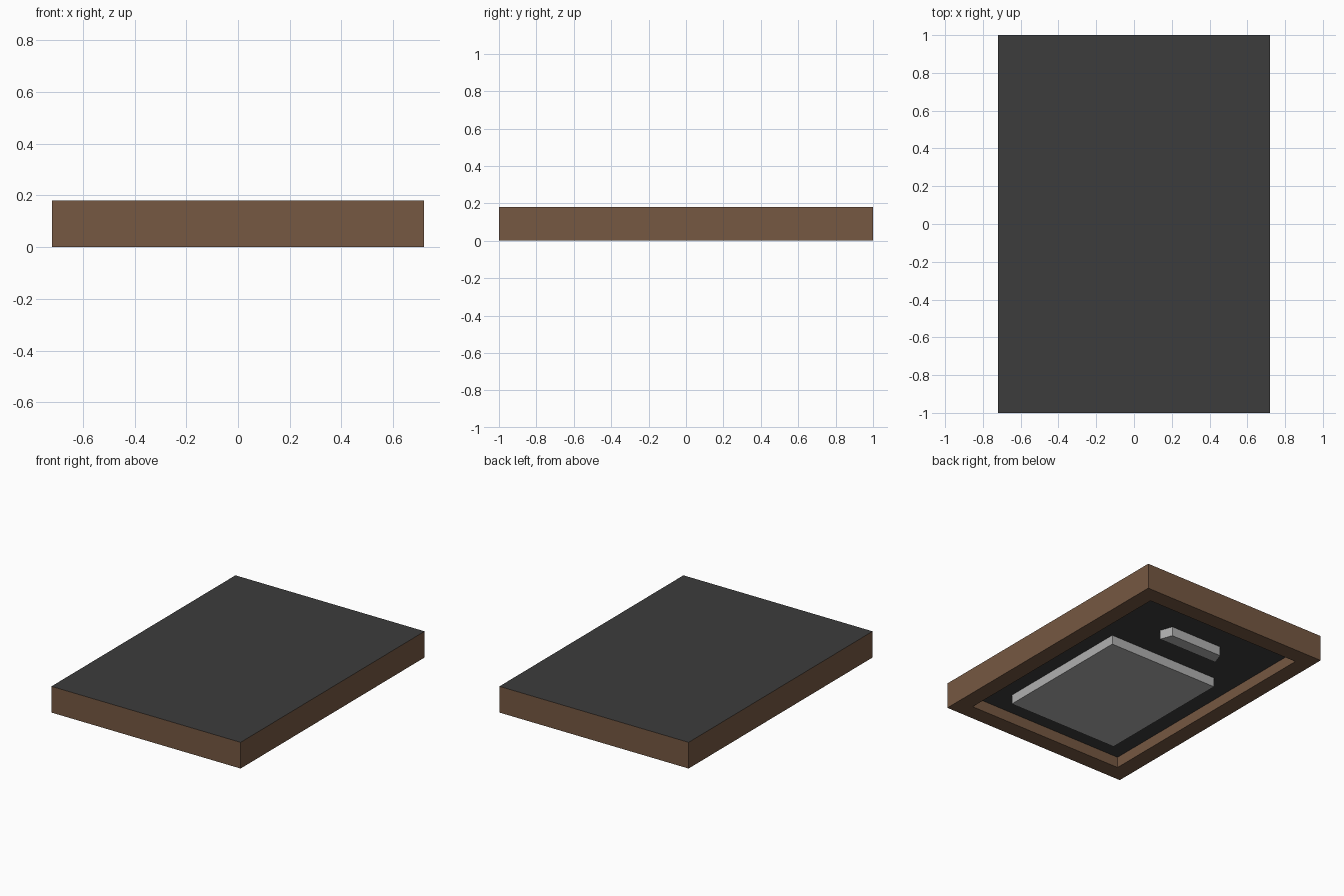
import bpy, bmesh

if "Cube" in bpy.data.objects:
    bpy.data.objects.remove(bpy.data.objects["Cube"])


def srgb(v):
    v /= 255
    return v / 12.92 if v <= 0.04045 else ((v + 0.055) / 1.055) ** 2.4


def material(name, rgb):
    m = bpy.data.materials.new(name)
    m.diffuse_color = (*[srgb(c) for c in rgb], 1)
    m.use_nodes = True
    m.node_tree.nodes["Principled BSDF"].inputs["Base Color"].default_value = m.diffuse_color
    return m


brown = material("brown_wood", (118, 88, 66))
dark = material("charcoal_panel", (60, 60, 60))
grey = material("light_grey", (176, 176, 176))


def prism(bm, outline, z0, z1):
    """Closed straight-sided solid from a counter-clockwise outline."""
    face = bm.faces.new([bm.verts.new((x, y, z0)) for x, y in outline])
    top = bmesh.ops.extrude_face_region(bm, geom=[face])["geom"]
    bmesh.ops.translate(bm, vec=(0, 0, z1 - z0),
                        verts=[v for v in top if isinstance(v, bmesh.types.BMVert)])
    if face.is_valid is False or len(bm.faces) < len(outline) + 2:
        bm.faces.new([v for v in bm.verts if v.co.z == z0])
    bmesh.ops.recalc_face_normals(bm, faces=bm.faces)


def make_object(name, bm, mats):
    mesh = bpy.data.meshes.new(name)
    bm.to_mesh(mesh)
    bm.free()
    for m in mats:
        mesh.materials.append(m)
    ob = bpy.data.objects.new(name, mesh)
    bpy.context.collection.objects.link(ob)
    return ob


def rect(x0, x1, y0, y1):
    return [(x0, y0), (x1, y0), (x1, y1), (x0, y1)]


W, L, H = 0.72, 1.0, 0.18
RIM, DEPTH = 0.115, 0.075

# Tray: brown block, dark top, recessed underside with dark floor
bm = bmesh.new()
prism(bm, rect(-W, W, -L, L), 0, H)
bm.faces.ensure_lookup_table()
under = min(bm.faces, key=lambda f: f.calc_center_median().z)
bmesh.ops.inset_region(bm, faces=[under], thickness=RIM, use_even_offset=True)
floor = bmesh.ops.extrude_face_region(bm, geom=[under])["geom"]
bmesh.ops.translate(bm, vec=(0, 0, DEPTH),
                    verts=[v for v in floor if isinstance(v, bmesh.types.BMVert)])
if under.is_valid and under not in floor:
    bm.faces.remove(under)
bmesh.ops.recalc_face_normals(bm, faces=bm.faces)
for f in bm.faces:
    z = f.calc_center_median().z
    flat = abs(f.normal.z) > 0.9
    f.material_index = 1 if flat and z > 0.01 else 0
make_object("framed_tray", bm, [brown, dark])

# Large plate in the recess
bm = bmesh.new()
prism(bm, rect(-0.425, 0.425, -0.71, 0.29), 0.01, DEPTH + 0.01)
make_object("large_plate", bm, [grey])

# Small tapered bar in the recess
bm = bmesh.new()
prism(bm, [(-0.23, 0.535), (0.23, 0.535), (0.2, 0.62), (-0.2, 0.62)],
      0.01, DEPTH + 0.01)
make_object("tapered_bar", bm, [grey])
